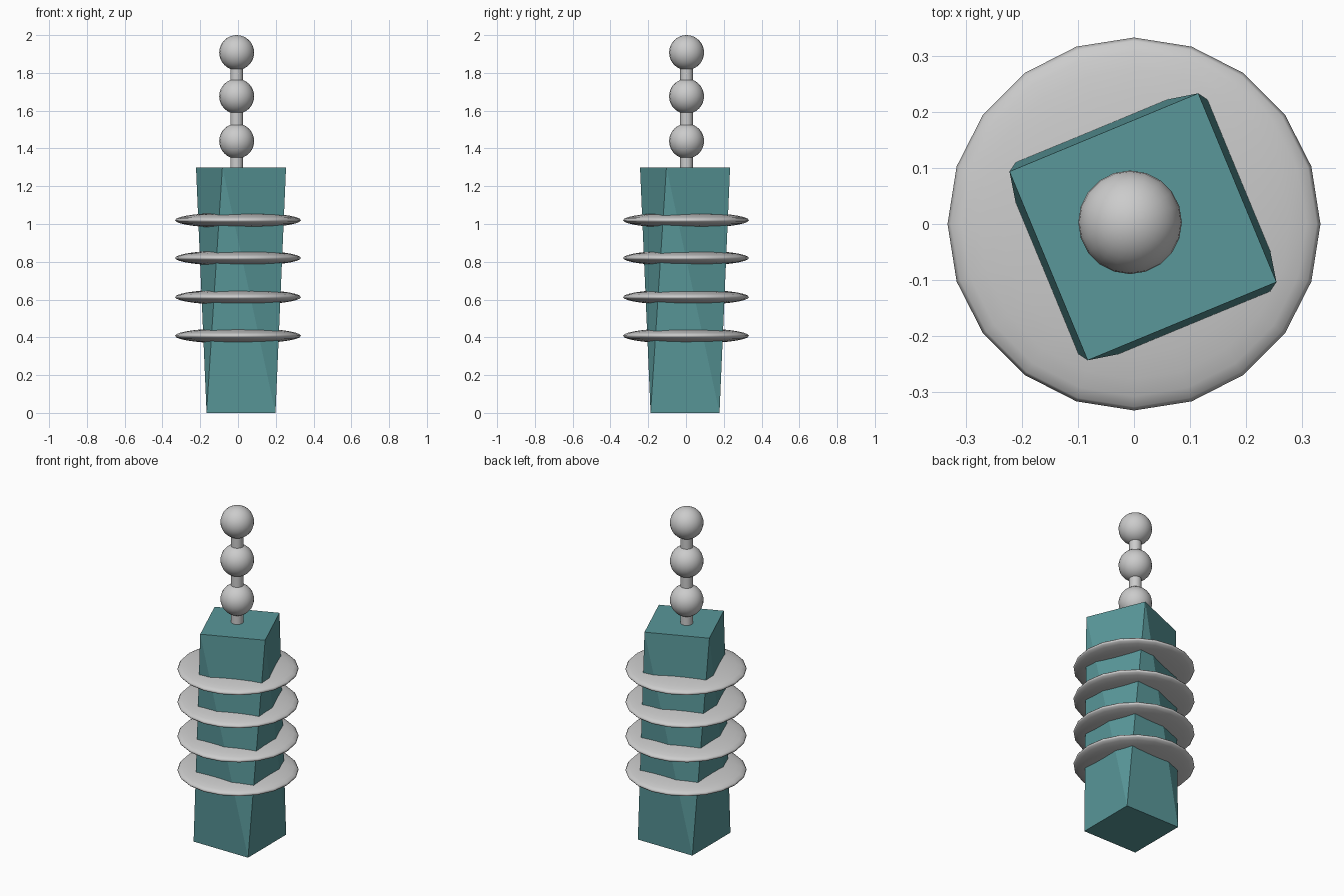
import bpy, bmesh
from math import cos, sin, radians

if "Cube" in bpy.data.objects:
    bpy.data.objects.remove(bpy.data.objects["Cube"])

teal = bpy.data.materials.new("teal")
teal.diffuse_color = (0.10, 0.31, 0.32, 1)
teal.use_nodes = True
teal.node_tree.nodes["Principled BSDF"].inputs["Base Color"].default_value = teal.diffuse_color


def ball(name, x, y, z, r, rz):
    bpy.ops.mesh.primitive_uv_sphere_add(segments=20, ring_count=16, radius=1, location=(x, y, z))
    o = bpy.context.object
    o.name = name
    o.scale = (r, r, rz)
    bpy.ops.object.transform_apply(location=False, rotation=False, scale=True)
    bpy.ops.object.shade_smooth()
    return o


# Body: square column turned 22.5 degrees at the top, each side split into two flat triangles
CX, CY, R, TOP = 0.016, -0.005, 0.258, 1.3
bm = bmesh.new()


def square(z, turn):
    return [bm.verts.new((CX + R * cos(radians(45 + turn + 90 * i)),
                          CY + R * sin(radians(45 + turn + 90 * i)), z)) for i in range(4)]


low, high = square(0, 0), square(TOP, 22.5)
bm.faces.new(low[::-1])
bm.faces.new(high)
for i in range(4):
    j = (i + 1) % 4
    bm.faces.new((low[i], low[j], high[i]))
    bm.faces.new((low[j], high[j], high[i]))
mesh = bpy.data.meshes.new("body")
bm.to_mesh(mesh)
bm.free()
mesh.materials.append(teal)
bpy.context.collection.objects.link(bpy.data.objects.new("body", mesh))

# Flattened discs around the body
for i, z in enumerate((0.408, 0.613, 0.82, 1.02)):
    ball(f"disc_{i + 1}", 0, 0, z, 0.333, 0.042)

# Rod with three balls on top
RX, RY = -0.007, 0.003
bpy.ops.mesh.primitive_cylinder_add(vertices=20, radius=0.034, depth=0.62, location=(RX, RY, 1.59))
bpy.context.object.name = "rod"
bpy.ops.object.shade_smooth_by_angle()
for i, z in enumerate((1.439, 1.676, 1.9075)):
    ball(f"ball_{i + 1}", RX, RY, z, 0.0925, 0.0925)
